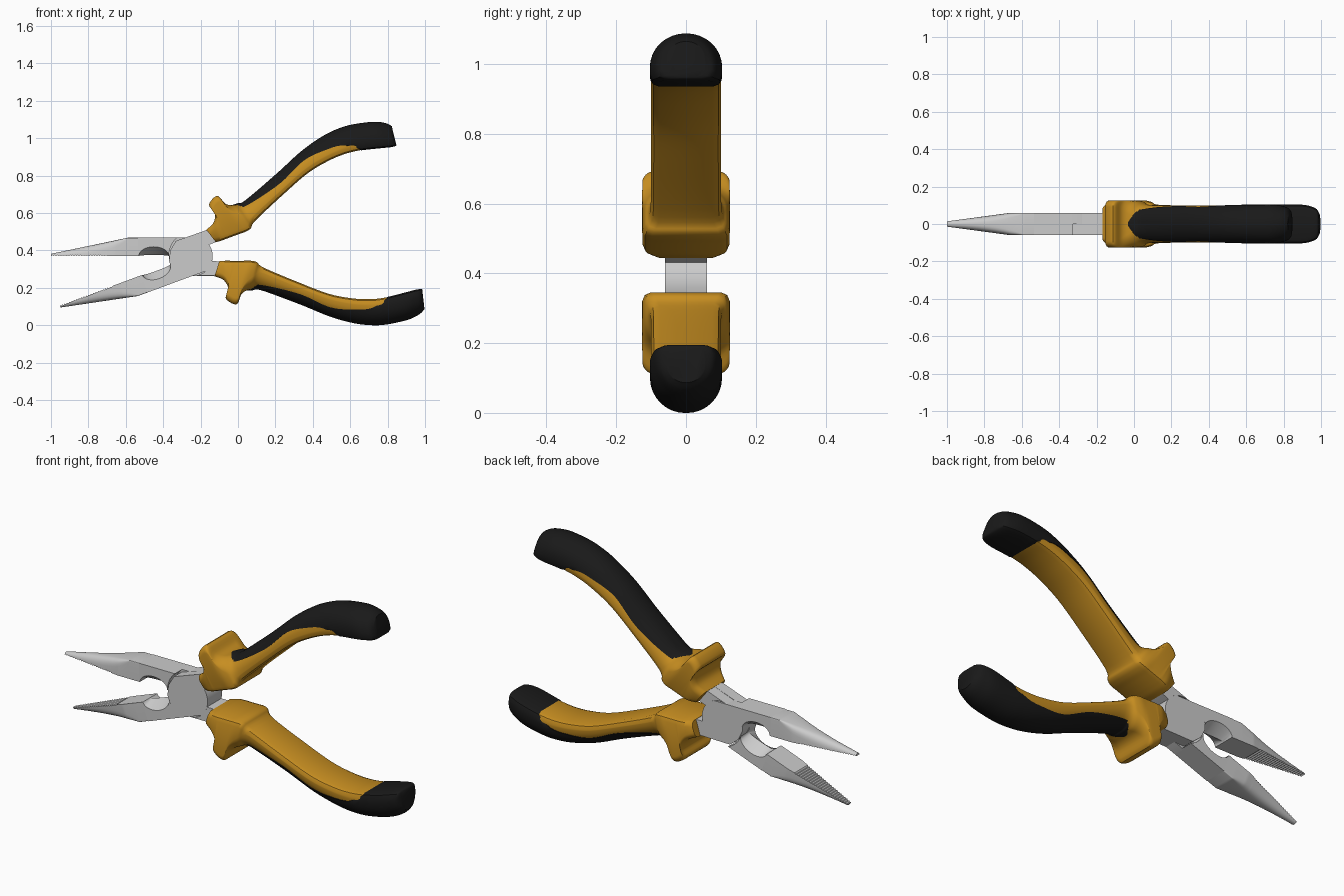
import bpy, bmesh
from math import sin, cos, pi, asin, sqrt, radians
from mathutils import Matrix, Vector

if "Cube" in bpy.data.objects:
    bpy.data.objects.remove(bpy.data.objects["Cube"])

PX, PZ, OPEN = -0.24, 0.37, 20.3      # pivot position and opening angle
T = 0.06                              # half thickness of the steel


def material(name, rgb):
    m = bpy.data.materials.new(name)
    m.diffuse_color = (*rgb, 1)
    m.use_nodes = True
    m.node_tree.nodes["Principled BSDF"].inputs["Base Color"].default_value = m.diffuse_color
    return m


def make(name, parts, mat=None, angle=35):
    """Each part is a list of rings with equal point counts; skin and cap them."""
    me = bpy.data.meshes.new(name)
    out = bmesh.new()
    for rings in parts:
        vs = [[out.verts.new(p) for p in r] for r in rings]
        n = len(vs[0])
        for a, b in zip(vs, vs[1:]):
            for i in range(n):
                j = (i + 1) % n
                out.faces.new((a[i], a[j], b[j], b[i]))
        out.faces.new(vs[0])
        out.faces.new(vs[-1])
    bmesh.ops.dissolve_degenerate(out, dist=1e-5, edges=out.edges)
    bmesh.ops.recalc_face_normals(out, faces=out.faces)
    out.to_mesh(me)
    out.free()
    if mat:
        me.materials.append(mat)
    ob = bpy.data.objects.new(name, me)
    bpy.context.collection.objects.link(ob)
    bpy.ops.object.select_all(action='DESELECT')
    ob.select_set(True)
    bpy.context.view_layer.objects.active = ob
    bpy.ops.object.shade_smooth_by_angle(angle=radians(angle))
    return ob


def prism(pts, y0, y1):
    return [[(x, y, z) for x, z in pts] for y in (y0, y1)]


def arc(r, a0, a1, n=10):
    return [(PX + r * cos(radians(a0 + (a1 - a0) * i / n)),
             PZ + r * sin(radians(a0 + (a1 - a0) * i / n))) for i in range(n + 1)]


def spline(rows, sub=5):
    """Catmull-Rom resampling of station rows."""
    res = []
    ext = [rows[0]] + rows + [rows[-1]]
    for k in range(len(rows) - 1):
        p0, p1, p2, p3 = ext[k:k + 4]
        for s in range(sub):
            t = s / sub
            res.append([0.5 * (2 * b + (c - a) * t + (2 * a - 5 * b + 4 * c - d) * t * t
                        + (3 * b - a - 3 * c + d) * t ** 3)
                        for a, b, c, d in zip(p0, p1, p2, p3)])
    return res + [rows[-1]]


def section(xt, zt, xb, zb, w, r, lim=None):
    """Grip cross-section: flat inner side, rounded outer side, cut off at lim."""
    lim = zt if lim is None else min(lim, zt)
    rv = min(r, 0.75 * (zt - zb))
    r = min(r, w)
    c = zb + rv
    a = asin(max(0, min(1, (c - lim) / rv)))
    e = max(0, min(0.025, lim - c))
    y = w - r + r * cos(a)
    half = [(y - e, lim), (y - 0.3 * e, lim - 0.3 * e), (y, lim - e)]
    for i in range(9):
        b = a + (pi / 2 - a) * i / 8
        half.append((w - r + r * cos(b), c - rv * sin(b)))
    pts = half + [(-p, q) for p, q in reversed(half)]
    return [(xb + (xt - xb) * (z - zb) / (zt - zb), yy, z) for yy, z in pts]


# Tapered, serrated jaw nose
nose = []
for i in range(69):
    x = -1 + 0.465 * i / 68
    t = min(1, (x + 1) / 0.41)
    w = 0.014 + (T - 0.014) * min(1, (x + 1) / 0.34)
    p = 1 - 0.95 * t * t
    z0 = PZ + (0.005 if i % 2 and x < -0.7 else 0)
    z1 = 0.382 + 0.086 * t
    ring = []
    for k in range(17):
        a = pi * k / 16
        cy = cos(a) if k != 8 else 0
        ring.append((x, w * (1 if cy > 0 else -1) * abs(cy) ** p,
                     z0 + (z1 - z0) * max(0, sin(a) if 0 < k < 16 else 0) ** p))
    nose.append(ring)

# Jaw root with V-edged cutter hole
root = []
for y, rz in ((-T, 0.05), (0, 0.006), (T, 0.05)):
    pts = [(-0.535, PZ), (-0.535, 0.468)] + arc(0.13, 131, 180)
    pts += [(-0.45 + 0.08 * cos(pi * i / 16), PZ + rz * sin(pi * i / 16)) for i in range(17)]
    root.append([(x, y, z) for x, z in pts])

# Half-thickness joint plate and full-thickness tang
plate = [(-0.36, 0.468)] + arc(0.105, 70, -15) + [(-0.1, 0.34), (-0.1, 0.265),
         (-0.298, 0.262), (-0.345, 0.30), (-0.37, 0.35), (-0.37, PZ), (-0.365, 0.42)]
tang = [(-0.25, 0.265)] + arc(0.105, -90, -15) + [(-0.1, 0.342), (-0.03, 0.335),
        (-0.03, 0.27), (-0.13, 0.265)]
steel = make("jaw_half", [nose, root, prism(plate, 0, T), prism(tang, -T, T)], angle=30)

# Grip stations: inner x, inner z, outer x, outer z, half width, corner radius
collar = [(-0.10, 0.343, -0.125, 0.262, 0.10, 0.03), (-0.07, 0.345, -0.075, 0.24, 0.12, 0.03),
          (-0.04, 0.345, -0.05, 0.19, 0.125, 0.035), (-0.01, 0.345, -0.065, 0.142, 0.125, 0.035),
          (0.03, 0.345, -0.008, 0.112, 0.125, 0.035), (0.07, 0.345, 0.02, 0.168, 0.125, 0.05),
          (0.10, 0.338, 0.06, 0.19, 0.118, 0.07)]
handle = [(0.14, 0.307, 0.125, 0.19, 0.102, 0.09), (0.33, 0.227, 0.33, 0.115, 0.10, 0.1),
          (0.49, 0.167, 0.49, 0.05, 0.10, 0.1), (0.62, 0.143, 0.62, 0.014, 0.10, 0.1),
          (0.72, 0.14, 0.72, 0.003, 0.10, 0.1), (0.80, 0.15, 0.80, 0.008, 0.10, 0.1)]
tip = [(0.90, 0.175, 0.90, 0.03, 0.10, 0.1), (0.95, 0.188, 0.95, 0.05, 0.09, 0.1),
       (0.977, 0.192, 0.98, 0.07, 0.075, 0.08), (0.985, 0.19, 0.997, 0.09, 0.05, 0.05)]

gold = material("amber_plastic", (0.57, 0.27, 0.015))
black = material("black_rubber", (0.01, 0.01, 0.01))
grip = make("grip_core", [[section(*s) for s in spline(collar + handle)]], gold, 40)

# Soft rubber cover over the outer side, with the height where it stops
start = [(0.05, 0.345, 0.05, 0.19, 0.05, 0.05), (0.09, 0.335, 0.08, 0.19, 0.09, 0.08)]
limits = [0.193, 0.205, 0.213, 0.165, 0.095, 0.082, 0.092, 0.15, 0.175, 0.188, 0.192, 0.19]
rows = [(*s, l) for s, l in zip(start + handle + tip, limits)]
cover = [section(a, b + 0.002, c, d - 0.003, w + 0.003, r, l + 0.002)
         for a, b, c, d, w, r, l in spline(rows)]
rubber = make("grip_cover", [cover], black, 40)

# Second half: flip about the jaw line, then swing open around the pivot
pivot = Matrix.Translation((PX, 0, PZ))
swing = pivot @ Matrix.Rotation(radians(-OPEN), 4, 'Y') @ Matrix.Rotation(pi, 4, 'X') @ pivot.inverted()
for ob in (steel, grip, rubber):
    other = ob.copy()
    other.name = "upper_" + ob.name
    other.matrix_world = swing
    bpy.context.collection.objects.link(other)
    ob.name = "lower_" + ob.name
